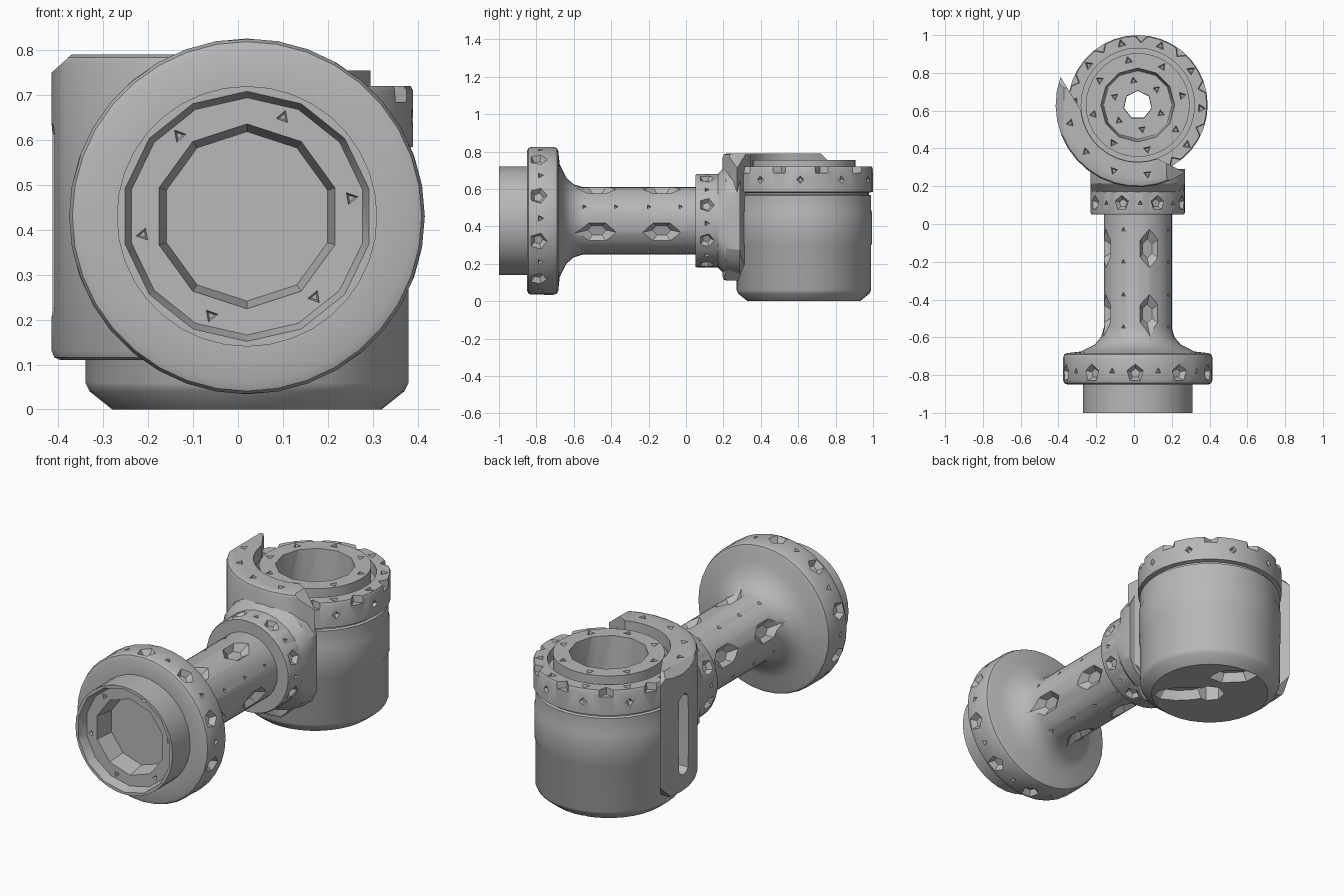
import bpy, bmesh, math
from mathutils import Matrix, Vector

cube = bpy.data.objects.get("Cube")
if cube:
    bpy.data.objects.remove(cube, do_unlink=True)

gray = bpy.data.materials.new("plain_gray")
gray.use_nodes = True
tone = (0.48, 0.48, 0.48, 1)
gray.diffuse_color = tone
gray.node_tree.nodes["Principled BSDF"].inputs["Base Color"].default_value = tone

UP, BACK = Vector((0, 0, 1)), Vector((0, 1, 0))
DRUM = Vector((0.02, 0.63, 0))      # upright axis of the drum
TUBE = Vector((0.02, 0, 0.43))      # level axis of the tube


def make(name, bm):
    bmesh.ops.recalc_face_normals(bm, faces=bm.faces)
    mesh = bpy.data.meshes.new(name)
    bm.to_mesh(mesh)
    bm.free()
    mesh.materials.append(gray)
    ob = bpy.data.objects.new(name, mesh)
    bpy.context.collection.objects.link(ob)
    return ob


def lathe(name, profile, origin, axis, segs):
    """Revolve (radius, distance) points around an axis."""
    side = Vector((1, 0, 0))
    bm = bmesh.new()
    vs = [bm.verts.new(origin + side * r + axis * h) for r, h in profile]
    edges = [bm.edges.new(p) for p in zip(vs, vs[1:])]
    bmesh.ops.spin(bm, geom=vs + edges, cent=origin, axis=axis,
                   angle=math.tau, steps=segs)
    bmesh.ops.remove_doubles(bm, verts=bm.verts, dist=0.0005)
    return make(name, bm)


def prism(bm, loc, normal, along, r, depth, sides, stretch=1, taper=0.6):
    """Add a tapered cutter centred on a surface point."""
    n, a = normal.normalized(), along.normalized()
    rot = Matrix((a.cross(n), a, n)).transposed().to_4x4()
    return bmesh.ops.create_cone(
        bm, cap_ends=True, segments=sides, radius1=r * taper, radius2=r / taper,
        depth=depth * 2,
        matrix=Matrix.Translation(loc) @ rot @ Matrix.Diagonal((1, stretch, 1, 1)))


def carve(ob, bm):
    cutter = make("cutter", bm)
    cutter.hide_render = True
    mod = ob.modifiers.new("carve", "BOOLEAN")
    mod.operation, mod.solver, mod.object = "DIFFERENCE", "EXACT", cutter
    mod.use_self = True
    bpy.context.view_layer.objects.active = ob
    bpy.ops.object.modifier_apply(modifier=mod.name)
    bpy.data.objects.remove(cutter, do_unlink=True)


def around(axis, deg):
    a = math.radians(deg)
    if axis is UP:
        return Vector((math.cos(a), math.sin(a), 0))
    return Vector((math.cos(a), 0, math.sin(a)))


def ring_pits(bm, origin, axis, radius, h, count, start, r, depth, sides, stretch=1):
    """Pits facing outward around a cylinder."""
    for i in range(count):
        d = around(axis, start + 360 * i / count)
        prism(bm, origin + d * radius + axis * h, d, axis, r, depth, sides, stretch)


def face_pits(bm, origin, axis, radius, h, count, start, r, depth, facing):
    """Triangular pits on a flat ring."""
    for i in range(count):
        d = around(axis, start + 360 * i / count)
        prism(bm, origin + d * radius + axis * h, axis * facing, d, r, depth, 3)


# Tube: pipe end, rounded flange, flared shaft and collar
tube = lathe("flanged_tube", [
    (0, -1), (0.29, -1), (0.29, -0.85), (0.372, -0.85), (0.389, -0.843),
    (0.396, -0.825), (0.396, -0.71), (0.389, -0.69), (0.372, -0.683),
    (0.30, -0.675), (0.23, -0.64), (0.195, -0.6), (0.18, -0.55), (0.18, 0.05),
    (0.245, 0.05), (0.25, 0.06), (0.25, 0.29), (0, 0.29)], TUBE, BACK, 36)

# Mouth of the pipe: shallow recess, then a ten-sided bore
bm = bmesh.new()
prism(bm, TUBE - BACK, -BACK, UP, 0.278, 0.05, 14, taper=0.95)
carve(tube, bm)
bm = bmesh.new()
prism(bm, TUBE - BACK * 0.95, -BACK, UP, 0.205, 0.1, 10, taper=0.92)
carve(tube, bm)

# Pits on flange, shaft and collar
bm = bmesh.new()
ring_pits(bm, TUBE, BACK, 0.395, -0.79, 10, 20, 0.042, 0.03, 5)
ring_pits(bm, TUBE, BACK, 0.395, -0.78, 10, 38, 0.016, 0.02, 3)
ring_pits(bm, TUBE, BACK, 0.25, 0.11, 8, 20, 0.037, 0.025, 5)
ring_pits(bm, TUBE, BACK, 0.25, 0.11, 8, 42, 0.014, 0.015, 3)
for y in (-0.475, -0.13):
    ring_pits(bm, TUBE, BACK, 0.175, y, 4, 70, 0.052, 0.03, 6, 1.6)
    for k in (-0.07, 0.1):
        ring_pits(bm, TUBE, BACK, 0.18, y + k, 4, 25, 0.012, 0.012, 3)
face_pits(bm, TUBE, BACK, 0.235, -0.95, 6, 10, 0.014, 0.015, -1)
carve(tube, bm)

# Boss between collar and saddle, flattened on both sides
boss = lathe("saddle_boss", [(0, 0.17), (0.25, 0.17), (0.295, 0.215), (0.31, 0.29),
                             (0, 0.29)], TUBE, BACK, 24)
for v in boss.data.vertices:
    v.co.x = max(TUBE.x - 0.25, min(TUBE.x + 0.25, v.co.x))

# Drum: chamfered base, seams, rim and raised inner ring
drum = lathe("drum", [
    (0, 0), (0.30, 0), (0.35, 0.04), (0.36, 0.06), (0.36, 0.3), (0.365, 0.31),
    (0.365, 0.47), (0.36, 0.49), (0.36, 0.565), (0.348, 0.57), (0.348, 0.58),
    (0.37, 0.585), (0.37, 0.71), (0.365, 0.72), (0.30, 0.72), (0.30, 0.66),
    (0.275, 0.66), (0.275, 0.755), (0, 0.755)], DRUM, UP, 36)

bm = bmesh.new()
prism(bm, DRUM + UP * 0.76, UP, BACK, 0.195, 0.31, 12, taper=0.93)
carve(drum, bm)
bm = bmesh.new()
prism(bm, DRUM + UP * 0.2, UP, BACK, 0.075, 0.35, 7, taper=0.98)
carve(drum, bm)

# Notches and pits on the drum rim, recesses under the base
bm = bmesh.new()
for i in range(10):
    d = around(UP, 15 + 36 * i)
    prism(bm, DRUM + d * 0.37 + UP * 0.72, UP, d, 0.04, 0.035, 4, taper=0.9)
face_pits(bm, DRUM, UP, 0.335, 0.72, 10, 33, 0.022, 0.02, 1)
face_pits(bm, DRUM, UP, 0.24, 0.755, 8, 12, 0.02, 0.018, 1)
face_pits(bm, DRUM, UP, 0.13, 0.45, 6, 40, 0.018, 0.02, 1)
ring_pits(bm, DRUM, UP, 0.37, 0.65, 10, 33, 0.018, 0.02, 4)
prism(bm, DRUM + Vector((0.02, 0.21, 0)), -UP, Vector((-1, 1, 0)), 0.065, 0.05, 6, 1.9, 0.8)
carve(drum, bm)
bm = bmesh.new()
prism(bm, DRUM + Vector((0.1, -0.09, 0)), -UP, Vector((-1, 1, 0)), 0.065, 0.05, 10, 2.3, 0.8)
carve(drum, bm)

# Saddle: crescent shell that wraps the drum
bm = bmesh.new()
plan = [(0.435, 160 + 145 * i / 14) for i in range(15)]
plan += [(0.303, 290 - 105 * i / 10) for i in range(11)]
base = bm.faces.new([bm.verts.new(DRUM + around(UP, a) * r + UP * 0.11) for r, a in plan])
top = bmesh.ops.extrude_face_region(bm, geom=[base])
bmesh.ops.translate(bm, vec=UP * 0.68,
                    verts=[g for g in top["geom"] if isinstance(g, bmesh.types.BMVert)])
rim = [e for e in bm.edges
       if abs(e.verts[0].co.z - e.verts[1].co.z) < 0.01
       and all((v.co - DRUM).to_2d().length > 0.43 for v in e.verts)]
bmesh.ops.bevel(bm, geom=rim, offset=0.02, segments=2, affect="EDGES", profile=0.5)

# Clipped corners at both ends of the saddle
for point, normal in (((0.27, 0, 0.28), (1, 0, -1)), ((0.26, 0, 0.72), (0.8, 0, 1)),
                      ((-0.415, 0, 0.75), (-1, 0, 1.1)),
                      ((0, 0.77, 0.18), (0, 1, -1)), ((0, 0.77, 0.74), (0, 1, 1))):
    cut = bmesh.ops.bisect_plane(
        bm, geom=bm.verts[:] + bm.edges[:] + bm.faces[:], dist=0.0001,
        plane_co=point, plane_no=normal, clear_outer=True)
    bmesh.ops.holes_fill(bm, edges=[e for e in bm.edges if e.is_boundary], sides=0)
saddle = make("saddle", bm)

# Upright round-ended slot near the saddle's free end, small pits along its top
bm = bmesh.new()
d = around(UP, 183)
slot = prism(bm, DRUM + d * 0.425 + UP * 0.42, d, UP, 0.047, 0.055, 12, taper=0.97)
for v in slot["verts"]:
    v.co.z += math.copysign(0.17, v.co.z - 0.42) if abs(v.co.z - 0.42) > 0.001 else 0
for a in (195, 222, 250, 278):
    prism(bm, DRUM + around(UP, a) * 0.37 + UP * 0.79, UP, around(UP, a), 0.02, 0.018, 3)
carve(saddle, bm)

# Smooth the round surfaces and keep the hard edges
for ob in (tube, boss, drum, saddle):
    bpy.ops.object.select_all(action="DESELECT")
    ob.select_set(True)
    bpy.context.view_layer.objects.active = ob
    bpy.ops.object.shade_smooth_by_angle(angle=math.radians(30))
